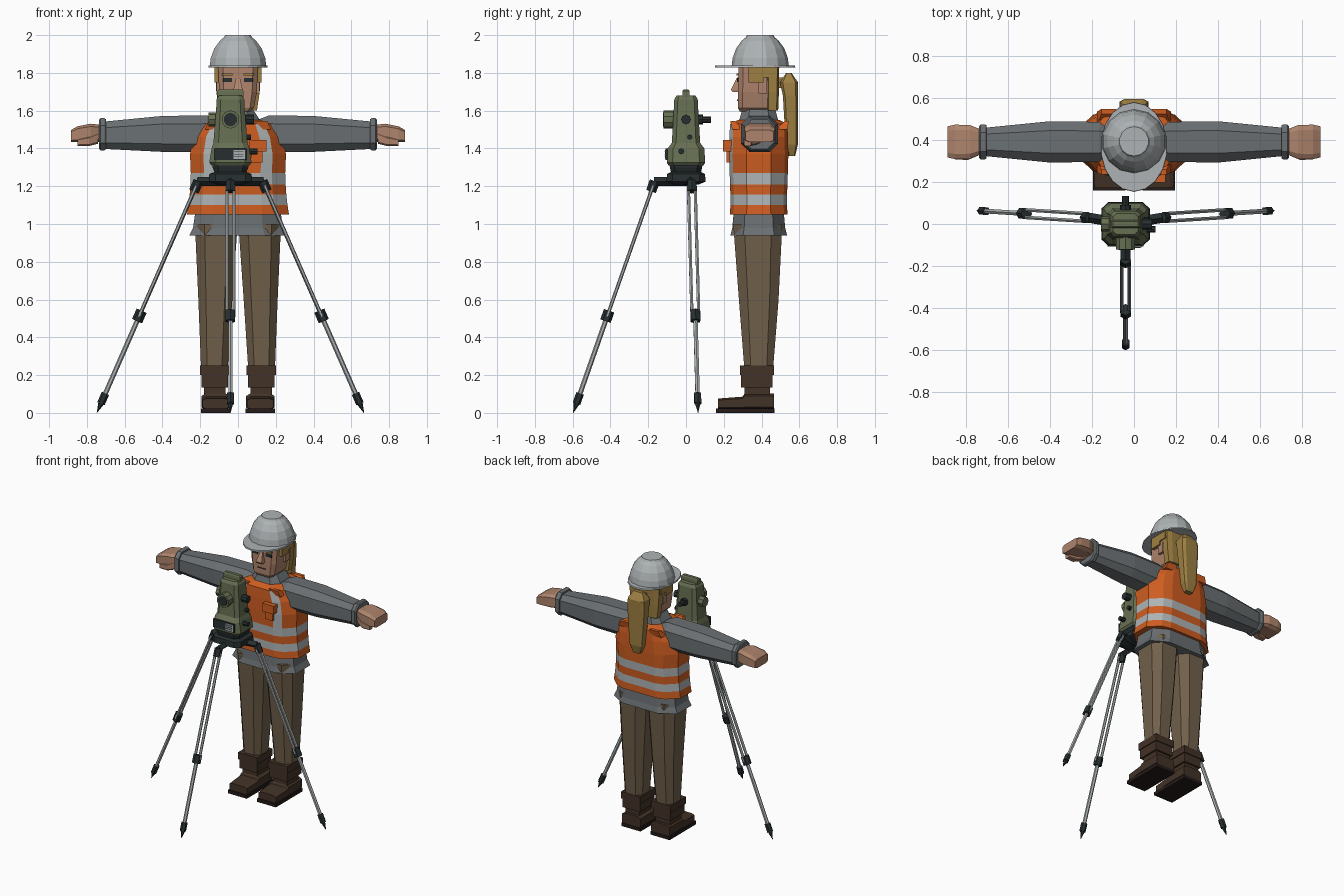
import bpy
import bmesh
from math import cos, sin, pi
from mathutils import Vector

if "Cube" in bpy.data.objects:
    bpy.data.objects.remove(bpy.data.objects["Cube"])


def material(name, r, g, b):
    m = bpy.data.materials.new(name)
    m.use_nodes = True
    m.diffuse_color = (r, g, b, 1)
    m.node_tree.nodes["Principled BSDF"].inputs["Base Color"].default_value = (r, g, b, 1)
    return m


SILVER = material("silver grey", .42, .45, .46)
GREY = material("shirt grey", .145, .16, .168)
ORANGE = material("safety orange", .62, .11, .015)
TROUSER = material("trouser brown", .165, .118, .07)
BOOT = material("boot brown", .055, .032, .02)
SOLE = material("sole black", .018, .011, .01)
SKIN = material("skin", .42, .23, .15)
HAIR = material("blond hair", .34, .215, .055)
GREEN = material("instrument green", .135, .16, .085)
DARK = material("dark metal", .02, .028, .03)


def finish(name, bm, *mats):
    bmesh.ops.recalc_face_normals(bm, faces=bm.faces)
    me = bpy.data.meshes.new(name)
    bm.to_mesh(me)
    bm.free()
    for m in mats:
        me.materials.append(m)
    ob = bpy.data.objects.new(name, me)
    bpy.context.collection.objects.link(ob)
    return ob


def ngon(n):
    k = 1 / cos(pi / n)
    return [(k * cos(2 * pi * (i + .5) / n), k * sin(2 * pi * (i + .5) / n)) for i in range(n)]


def chamfer(c):
    d = 1 - c
    return [(d, -1), (1, -d), (1, d), (d, 1), (-d, 1), (-1, d), (-1, -d), (-d, -1)]


SQUARE = [(1, -1), (1, 1), (-1, 1), (-1, -1)]


def loft(name, rings, shape, *mats, axis="z", rule=None):
    """Skin rings (position, centre u, centre v, half u, half v) along an axis."""
    bm = bmesh.new()
    place = {"x": lambda p, u, v: (p, u, v), "y": lambda p, u, v: (u, p, v),
             "z": lambda p, u, v: (u, v, p)}[axis]
    loops = [[bm.verts.new(place(p, cu + ru * a, cv + rv * b)) for a, b in shape]
             for p, cu, cv, ru, rv in rings]
    n = len(shape)
    for band, (lo, hi) in enumerate(zip(loops, loops[1:])):
        for i in range(n):
            f = bm.faces.new((lo[i], lo[(i + 1) % n], hi[(i + 1) % n], hi[i]))
            if rule:
                f.material_index = rule(band, i)
    bm.faces.new(loops[0])
    bm.faces.new(loops[-1])
    return finish(name, bm, *mats)


def box(name, mat, x0, x1, y0, y1, z0, z1):
    c = ((x0 + x1) / 2, (y0 + y1) / 2, (x1 - x0) / 2, (y1 - y0) / 2)
    return loft(name, [(z0, *c), (z1, *c)], SQUARE, mat)


def rod(name, mat, a, b, r1, r2=None, n=8):
    a, b = Vector(a), Vector(b)
    bm = bmesh.new()
    bmesh.ops.create_cone(bm, cap_ends=True, segments=n, radius1=r1,
                          radius2=r1 if r2 is None else r2, depth=(b - a).length)
    ob = finish(name, bm, mat)
    ob.rotation_mode = "QUATERNION"
    ob.rotation_quaternion = (b - a).to_track_quat("Z", "Y")
    ob.location = (a + b) / 2
    return ob


OCT = chamfer(.45)
SOFT = chamfer(.3)
Y = .39  # body centre line

# Legs, boots, arms and hands
for s, side in ((1, "left"), (-1, "right")):
    loft(side + "_trouser_leg", [(.22, s * .125, .385, .07, .075), (.6, s * .12, .385, .09, .105),
                                 (1.0, s * .115, .38, .113, .13)], OCT, TROUSER)
    x0, x1 = sorted((s * .045, s * .2))
    box(side + "_boot_cuff", BOOT, x0, x1, .285, .465, .2, .25)
    box(side + "_boot_fold", BOOT, x0 + .007, x1 - .007, .292, .458, .135, .2)
    box(side + "_boot_ankle", BOOT, x0 + .02, x1 - .02, .31, .445, .08, .14)
    loft(side + "_boot_foot", [(.17, s * .118, .048, .07, .028), (.3, s * .118, .052, .076, .034),
                               (.31, s * .118, .06, .076, .042), (.465, s * .118, .06, .074, .042)],
         SOFT, BOOT, axis="y")
    box(side + "_boot_sole", SOLE, s * .118 - .077, s * .118 + .077, .16, .468, 0, .024)

    loft(side + "_sleeve", [(s * .06, Y, 1.485, .06, .05), (s * .165, Y, 1.477, .095, .098),
                            (s * .4, Y, 1.477, .098, .095), (s * .7, Y, 1.47, .068, .073)],
         OCT, GREY, axis="x")
    loft(side + "_cuff", [(s * .7, Y, 1.475, .078, .08), (s * .708, Y, 1.475, .083, .085),
                          (s * .728, Y, 1.475, .083, .085), (s * .736, Y, 1.475, .075, .078)],
         OCT, GREY, axis="x")
    loft(side + "_hand", [(s * .73, Y, 1.48, .06, .045), (s * .78, Y, 1.483, .08, .048),
                          (s * .85, Y, 1.475, .082, .042), (s * .885, Y, 1.465, .074, .032)],
         SOFT, SKIN, axis="x")
    loft(side + "_thumb", [(s * .74, .36, 1.455, .035, .03), (s * .79, .33, 1.438, .026, .025),
                           (s * .85, .325, 1.432, .018, .018)], SOFT, SKIN, axis="x")

# Shirt hem and collar
loft("shirt_hem", [(.94, 0, .385, .258, .15), (.98, 0, .385, .238, .14), (1.07, 0, .385, .225, .132)],
     OCT, GREY)
loft("shirt_collar", [(1.5, 0, .385, .13, .125), (1.56, 0, .385, .11, .1),
                      (1.605, 0, .385, .08, .088)], OCT, GREY)

# Vest: two reflective hoops, two reflective braces on the chest
half = [(.48, -1), (.72, -.88), (1, -.42), (1, .42), (.72, .88), (.48, 1)]
torso = half + [(-a, b) for a, b in reversed(half)]
BRACES = (0, 10)
loft("safety_vest",
     [(1.05, 0, .385, .27, .152), (1.1, 0, .385, .262, .15), (1.155, 0, .385, .256, .15),
      (1.21, 0, .385, .252, .152), (1.27, 0, .385, .25, .154), (1.37, 0, .385, .254, .157),
      (1.46, 0, .385, .235, .155), (1.53, 0, .385, .19, .152), (1.55, 0, .385, .12, .11)],
     torso, ORANGE, SILVER,
     rule=lambda band, i: int(band in (1, 3) or (3 < band < 7 and i in BRACES)))
box("chest_pouch", ORANGE, .06, .15, .197, .25, 1.385, 1.445)
box("pouch_flap", ORANGE, .07, .13, .215, .25, 1.325, 1.385)
for s, side in ((1, "left"), (-1, "right")):
    for y, end in ((.275, "front"), (.505, "rear")):
        loft(f"{side}_{end}_vest_collar",
             [(1.5, s * .13, y, .045, .03), (1.545, s * .12, y + (y - .39) * .25, .035, .012)],
             SQUARE, ORANGE)

# Head and face
rod("neck", SKIN, (0, Y, 1.5), (0, Y, 1.63), .062)
loft("head", [(1.595, 0, .365, .065, .08), (1.615, 0, .37, .085, .095), (1.7, 0, .375, .1, .1),
              (1.85, 0, .38, .106, .102)], chamfer(.25), SKIN)
loft("nose", [(1.7, 0, .275, .024, .03), (1.712, 0, .272, .024, .034), (1.775, 0, .278, .01, .008)],
     SQUARE, SKIN)
box("mouth", BOOT, -.035, .035, .271, .28, 1.652, 1.659)
for s, side in ((1, "left"), (-1, "right")):
    x0, x1 = sorted((s * .032, s * .08))
    box(side + "_eye", DARK, x0, x1, .27, .279, 1.752, 1.772)
    box(side + "_eyebrow", HAIR, x0 - .004, x1 + .004, .268, .279, 1.785, 1.797)
    x0, x1 = sorted((s * .09, s * .125))
    box(side + "_side_hair", HAIR, x0, x1, .33, .41, 1.75, 1.84)
    box(side + "_temple_hair", HAIR, x0, x1, .41, .47, 1.775, 1.84)
    box(side + "_ear", SKIN, *sorted((s * .09, s * .114)), .385, .43, 1.69, 1.775)

# Hair and ponytail
loft("back_hair", [(1.6, 0, .458, .1, .03), (1.7, 0, .46, .115, .032), (1.85, 0, .46, .122, .034)],
     SOFT, HAIR)
box("ponytail_root", HAIR, -.03, .03, .47, .54, 1.72, 1.775)
loft("ponytail", [(1.36, 0, .56, .028, .018), (1.42, 0, .56, .05, .032), (1.68, 0, .553, .068, .04),
                  (1.75, 0, .545, .066, .048), (1.8, 0, .545, .035, .014)], SOFT, HAIR)

# Hard hat
loft("hard_hat_dome", [(1.835, 0, .393, .15, .148), (1.88, 0, .393, .144, .142),
                       (1.93, 0, .393, .125, .124), (1.97, 0, .393, .096, .096),
                       (1.988, 0, .393, .075, .075), (2, 0, .393, .068, .068)], ngon(14), SILVER)
loft("hard_hat_brim", [(1.828, 0, .366, .157, .21), (1.838, 0, .366, .155, .208)], ngon(18), SILVER)

# Survey instrument
X = -.04
loft("instrument_base", [(1.21, X, 0, .07, .07), (1.225, X, 0, .115, .105), (1.265, X, 0, .112, .1),
                         (1.275, X, 0, .085, .08), (1.3, X, 0, .095, .085), (1.325, X, 0, .095, .09)],
     SOFT, DARK)
loft("instrument_body", [(1.31, X, 0, .1, .092), (1.325, X, 0, .112, .102), (1.4, X, 0, .1, .097),
                         (1.43, X, 0, .09, .075), (1.62, X, 0, .075, .064), (1.66, X, 0, .073, .062),
                         (1.68, X, 0, .06, .05)], SOFT, GREEN)
loft("carry_handle", [(1.67, X, 0, .068, .02), (1.705, X, 0, .068, .018), (1.713, X, 0, .06, .012)],
     SQUARE, GREEN)
Z = 1.553
rod("telescope_barrel", GREEN, (X, -.05, Z), (X, -.12, Z), .048, n=10)
rod("telescope_lens", DARK, (X, -.11, Z), (X, -.123, Z), .036, n=10)
rod("eyepiece", DARK, (X, .05, Z), (X, .132, Z), .017)
rod("eyepiece_collar", DARK, (X, .05, Z), (X, .09, Z), .026)
rod("left_focus_knob", DARK, (.02, 0, Z), (.085, 0, Z), .026)
rod("right_focus_knob", GREEN, (-.09, 0, Z), (-.157, 0, Z), .036)
rod("lower_knob", DARK, (.04, -.025, 1.385), (.103, -.025, 1.385), .016)
rod("upper_knob", DARK, (.03, .02, 1.46), (.07, .02, 1.46), .014)
box("control_panel", DARK, -.125, .045, -.108, -.099, 1.338, 1.4)
box("display", SILVER, -.025, .036, -.111, -.106, 1.345, 1.393)
for i in range(3):
    box(f"display_line_{i + 1}", DARK, -.02, .03, -.113, -.11, 1.354 + i * .013, 1.358 + i * .013)

# Tripod: hinge, twin upper tubes, clamp, lower tube, shoe and spike for each leg
for name, hinge, foot in (("right", (-.215, .03, 1.215), (-.747, .064, 0)),
                          ("left", (.135, .03, 1.215), (.667, .064, 0)),
                          ("front", (X, -.17, 1.215), (X, -.597, 0))):
    a, b = Vector(hinge), Vector(foot)
    along = (b - a).normalized()
    across = along.cross(Vector((0, 0, 1))).normalized() * .018
    at = lambda t: a.lerp(b, t)
    rod(name + "_tripod_bracket", DARK, (X, 0, 1.225), a + Vector((0, 0, .01)), .024, n=4)
    rod(name + "_tripod_hinge", DARK, at(-.01), at(.035), .027, n=6)
    rod(name + "_tripod_clamp", DARK, at(.555), at(.6), .029, n=6)
    for k in (1, -1):
        rod(f"{name}_tripod_tube_{'a' if k > 0 else 'b'}", SILVER,
            at(.01) + across * k, at(.58) + across * k, .0095, n=6)
    rod(name + "_tripod_lower_tube", SILVER, at(.57), at(.94), .013, n=6)
    rod(name + "_tripod_shoe", DARK, at(.915), at(.96), .021, n=6)
    rod(name + "_tripod_spike", DARK, at(.955), b, .017, .001, n=6)
